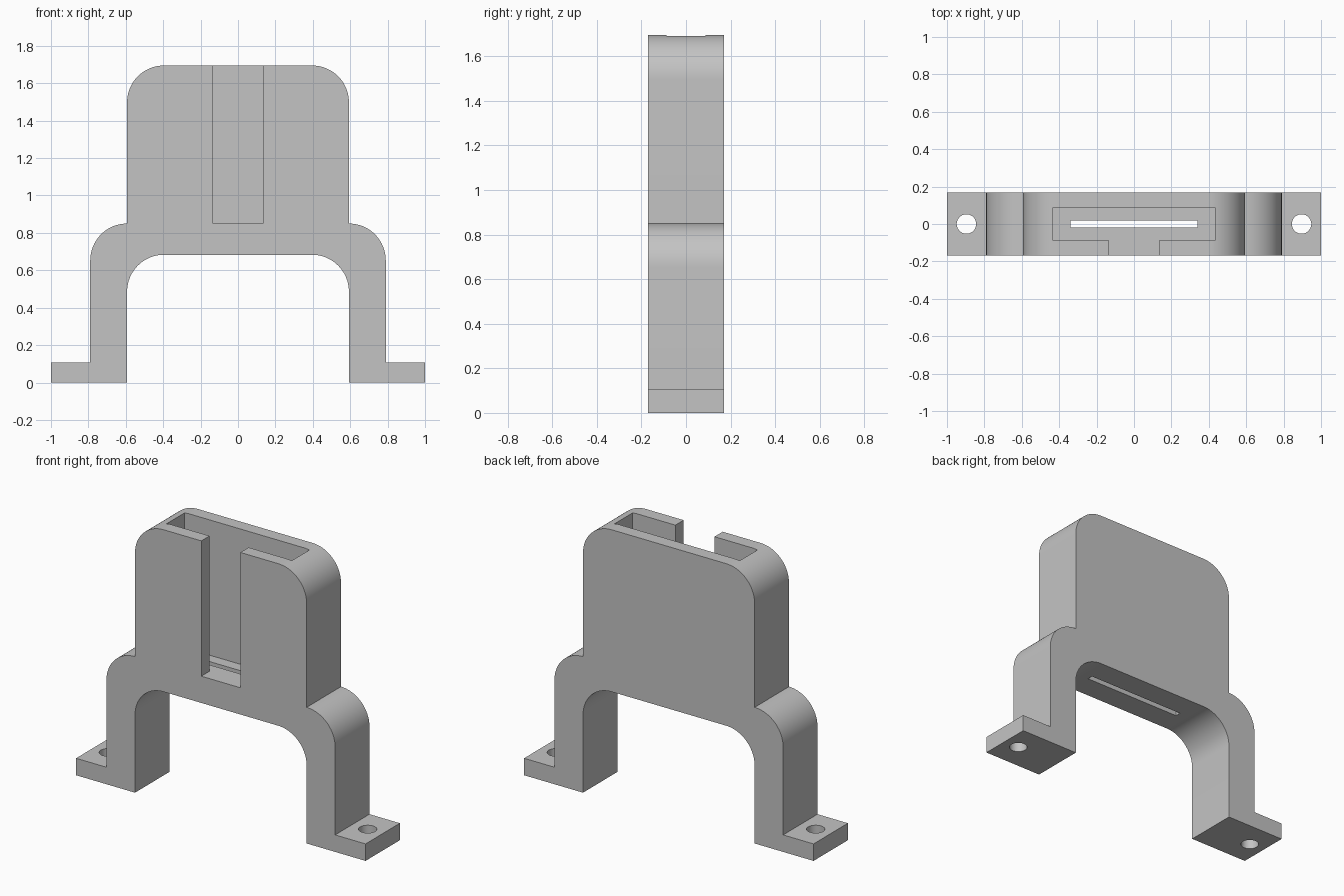
import bpy, bmesh
from math import sin, cos, pi, radians
from mathutils import Matrix

if "Cube" in bpy.data.objects:
    bpy.data.objects.remove(bpy.data.objects["Cube"])

DEPTH, TOP, FLOOR, ARCH = 0.339, 1.695, 0.85, 0.683
FLANGE, LEG, WALL, R = 0.106, 0.79, 0.593, 0.197

grey = bpy.data.materials.new("plain grey")
grey.use_nodes = True
colour = (0.55, 0.55, 0.55, 1)
grey.diffuse_color = colour
grey.node_tree.nodes["Principled BSDF"].inputs["Base Color"].default_value = colour


def prism(name, points, low, high, upright=False):
    """Extrude an outline along z, or along y when it is drawn upright."""
    bm = bmesh.new()
    face = bm.faces.new([bm.verts.new((x, y, low)) for x, y in points])
    grown = bmesh.ops.extrude_face_region(bm, geom=[face])["geom"]
    moved = [v for v in grown if isinstance(v, bmesh.types.BMVert)]
    bmesh.ops.translate(bm, verts=moved, vec=(0, 0, high - low))
    if upright:
        bmesh.ops.rotate(bm, verts=bm.verts, matrix=Matrix.Rotation(radians(90), 3, "X"))
    bmesh.ops.recalc_face_normals(bm, faces=bm.faces)
    mesh = bpy.data.meshes.new(name)
    bm.to_mesh(mesh)
    bm.free()
    obj = bpy.data.objects.new(name, mesh)
    bpy.context.collection.objects.link(obj)
    mesh.materials.append(grey)
    return obj


def arc(cx, cy, r, start, end, steps=20):
    angles = [start + (end - start) * i / steps for i in range(steps + 1)]
    return [(cx + r * cos(a), cy + r * sin(a)) for a in angles]


def mirrored(half):
    return half + [(-x, y) for x, y in reversed(half)]


# Bracket outline: arch, leg, foot flange, shoulder and rounded holder
half = arc(WALL - R, ARCH - R, R, pi / 2, 0)
half += [(WALL, 0), (1, 0), (1, FLANGE), (LEG, FLANGE)]
half += arc(WALL, FLOOR - R, R, 0, pi / 2)
half += arc(WALL - R, TOP - R, R, 0, pi / 2)
bracket = prism("bracket", mirrored(half), -DEPTH / 2, DEPTH / 2, upright=True)

# Pocket open at the top, with a window through the front wall
pocket = [(0.135, -0.3), (0.135, -0.088), (0.432, -0.088), (0.432, 0.088)]
cutters = [prism("pocket_cutter", mirrored(pocket), FLOOR, TOP + 0.2)]

# Thin slit through the pocket floor
slit = [(0.34, -0.018), (0.34, 0.018)]
cutters.append(prism("slit_cutter", mirrored(slit), ARCH - 0.2, FLOOR + 0.2))

# Screw holes in the feet
for side in (-1, 1):
    ring = arc(side * 0.896, 0, 0.052, 0, 2 * pi, 40)[:-1]
    cutters.append(prism("screw_hole_cutter", ring, -0.1, FLANGE + 0.1))

# Cut the bracket, then drop the cutters
bpy.context.view_layer.objects.active = bracket
for cutter in cutters:
    cutter.hide_render = True
    mod = bracket.modifiers.new("cut", "BOOLEAN")
    mod.operation = "DIFFERENCE"
    mod.solver = "EXACT"
    mod.object = cutter
    bpy.ops.object.modifier_apply(modifier=mod.name)
    bpy.data.objects.remove(cutter)

# Smooth the curves and keep the corners sharp
bpy.ops.object.select_all(action="DESELECT")
bracket.select_set(True)
bpy.ops.object.shade_smooth_by_angle(angle=radians(30))
